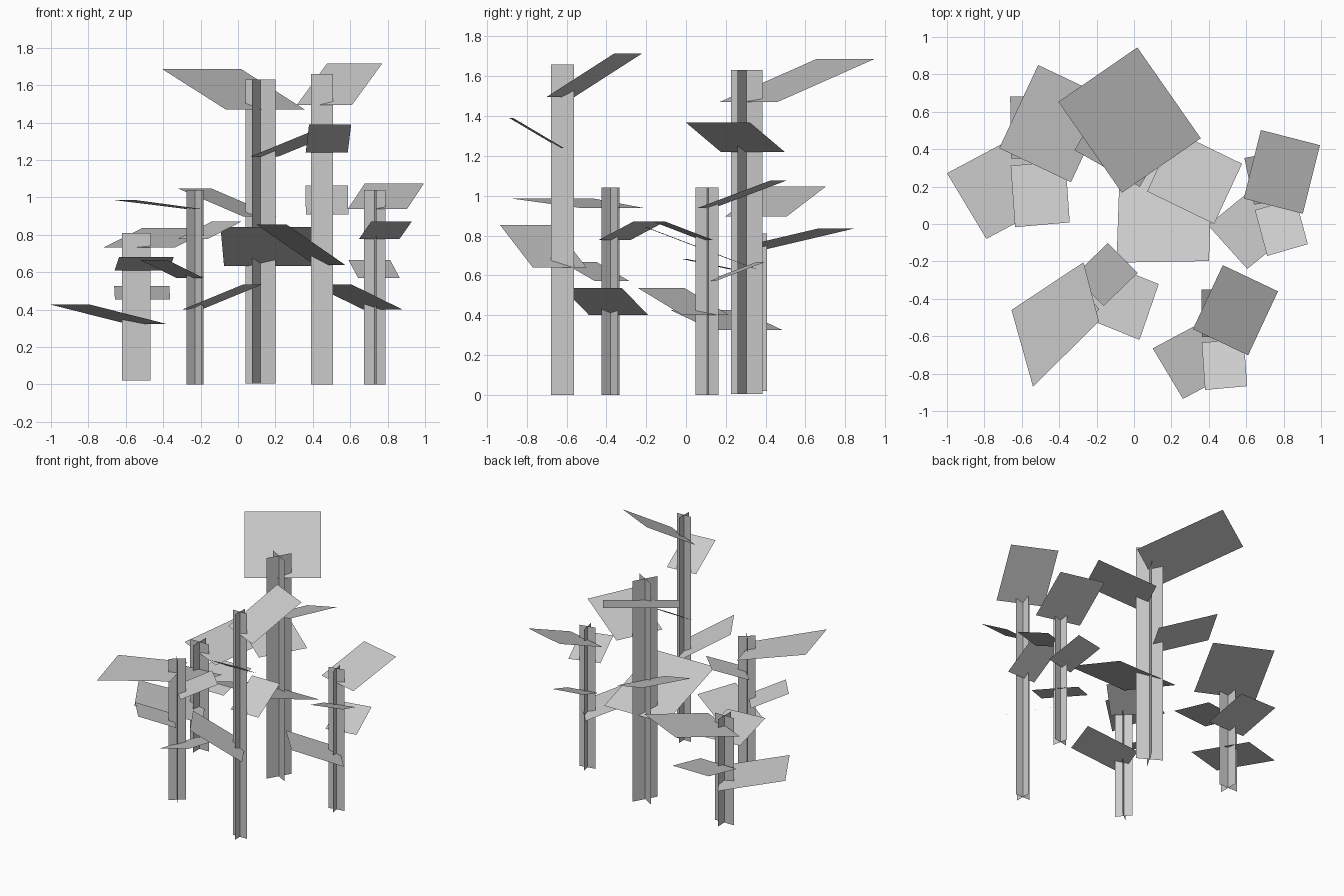
import bpy
from math import radians
from mathutils import Matrix, Vector

if "Cube" in bpy.data.objects:
    bpy.data.objects.remove(bpy.data.objects["Cube"])

TRUNK_H, TRUNK_R = 1.66, 0.0585

# Leaf cards: two raised outer corners, offset to the inner edge, outer z, inner z
LEAVES = {
    "top_leaf":   ((0.025, 0.40), (0.32, 0.26), (-0.16, -0.342), 1.715, 1.495),
    "low_leaf":   ((-0.35, -0.045), (-0.188, -0.315), (0.31, 0.165), 0.854, 0.64),
    "front_leaf": ((-0.07, -0.267), (0.155, -0.247), (-0.018, 0.253), 1.39, 1.24),
    "back_leaf":  ((-0.09, 0.27), (0.137, 0.27), (0.003, -0.255), 1.063, 0.91),
}

# Trees: name, x, y, base z, turn in degrees, width scale, height scale
TREES = [
    ("left_tree", -0.545, 0.33, 0.02, 0, 1.3, 0.476),
    ("small_tree", -0.23, -0.38, 0.0, 130, 1.0, 0.627),
    ("wide_tree", 0.12, 0.305, 0.005, 60, 1.57, 0.98),
    ("tall_tree", 0.45, -0.62, 0.0, 0, 1.0, 1.0),
    ("right_tree", 0.73, 0.105, 0.0, 11, 1.0, 0.627),
]


def add_cards(name, quads, mat):
    verts = [mat @ Vector(v) for q in quads for v in q]
    faces = [tuple(range(i, i + 4)) for i in range(0, len(verts), 4)]
    mesh = bpy.data.meshes.new(name)
    mesh.from_pydata(verts, [], faces)
    obj = bpy.data.objects.new(name, mesh)
    bpy.context.collection.objects.link(obj)
    return obj


for name, x, y, z, turn, w, h in TREES:
    mat = (Matrix.Translation((x, y, z)) @ Matrix.Rotation(radians(turn), 4, 'Z')
           @ Matrix.Diagonal((w, w, h, 1)))

    # Trunk: two upright crossed cards
    cards = [[(-dx, -dy, 0), (dx, dy, 0), (dx, dy, TRUNK_H), (-dx, -dy, TRUNK_H)]
             for dx, dy in ((TRUNK_R, 0), (0, TRUNK_R))]
    add_cards(name + "_trunk", cards, mat)

    # Leaves
    for leaf, (p, q, d, hi, lo) in LEAVES.items():
        quad = [(*p, hi), (p[0] + d[0], p[1] + d[1], lo),
                (q[0] + d[0], q[1] + d[1], lo), (*q, hi)]
        obj = add_cards(name + "_" + leaf, [quad], mat)
        # The small tree's top leaf is stretched and flatter
        if name == "small_tree" and leaf == "top_leaf":
            obj.data.vertices[0].co = (-0.54, -0.87, 0.985)
            obj.data.vertices[3].co = (-0.655, -0.46, 0.985)
        # Leaves face upward
        obj.data.update()
        if obj.data.polygons[0].normal.z < 0:
            obj.data.flip_normals()
